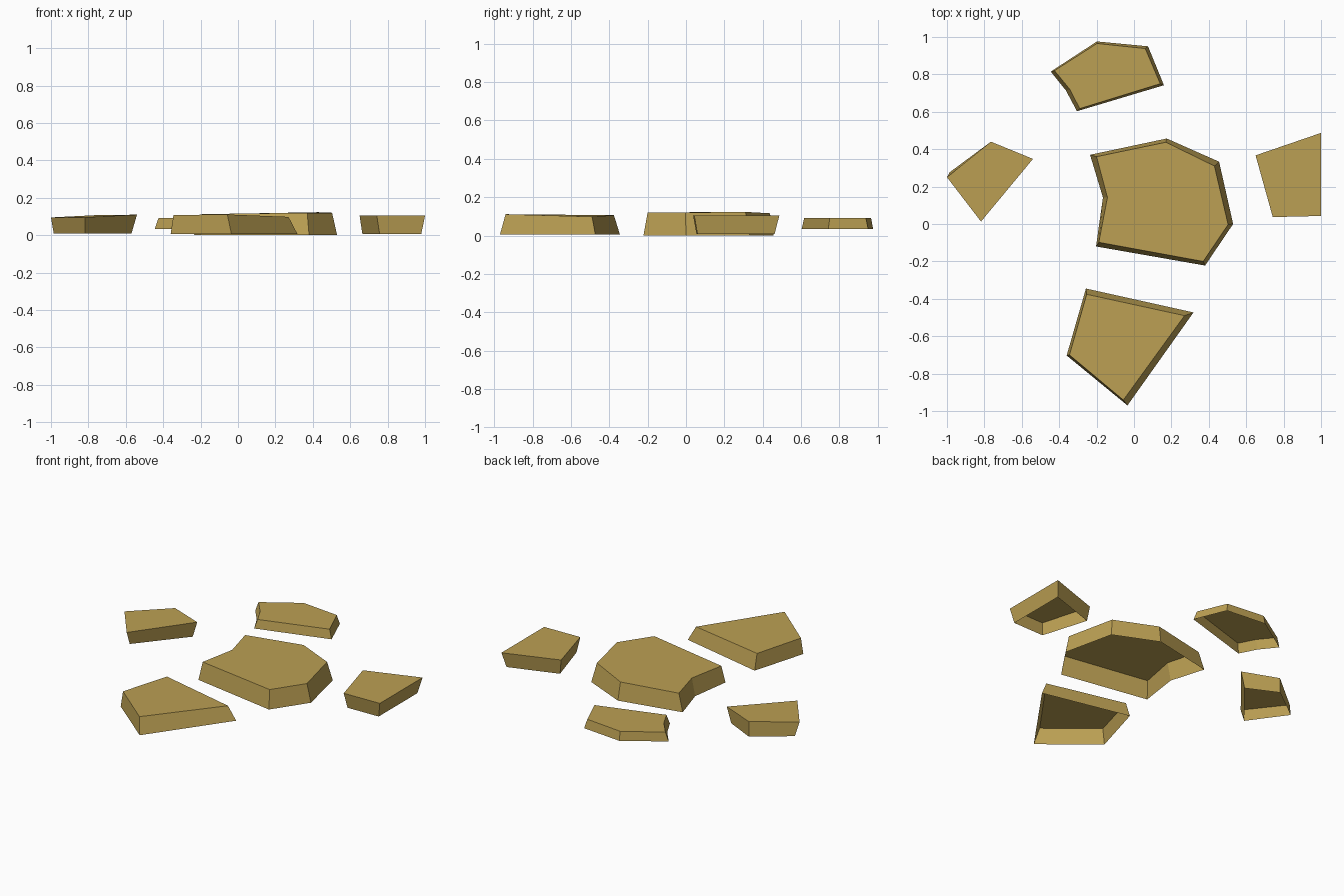
import bpy
import bmesh

mat = bpy.data.materials.new("sandy_stone")
mat.diffuse_color = (0.50, 0.35, 0.087, 1.0)


def stone(name, base_z, base, top):
    """Flat stone, open underneath: outline 'base' (x, y) joined to 'top' (x, y, z)."""
    bm = bmesh.new()
    low = [bm.verts.new((x, y, base_z)) for x, y in base]
    high = [bm.verts.new(p) for p in top]
    n = len(low)
    for i in range(n):
        j = (i + 1) % n
        bm.faces.new((low[j], low[i], high[i], high[j]))
    cap = bm.faces.new(high)
    bmesh.ops.recalc_face_normals(bm, faces=bm.faces[:])
    cap.normal_update()
    if cap.normal.z < 0:
        bmesh.ops.reverse_faces(bm, faces=bm.faces[:])
    mesh = bpy.data.meshes.new(name)
    bm.to_mesh(mesh)
    bm.free()
    mesh.materials.append(mat)
    bpy.context.collection.objects.link(bpy.data.objects.new(name, mesh))


# Large middle stone with a notch on its left
stone("centre_stone", 0.0,
      [(-.235, .37), (.175, .457), (.455, .333), (.53, 0), (.38, -.222), (-.203, -.12), (-.166, .142)],
      [(-.20, .36, .112), (.17, .437, .116), (.43, .31, .123), (.503, -.003, .12),
       (.37, -.20, .12), (-.188, -.098, .113), (-.142, .142, .113)])

# Thin raised stone at the back
stone("back_stone", 0.034,
      [(-.445, .815), (-.198, .976), (.075, .95), (.16, .742), (-.305, .603), (-.364, .714)],
      [(-.425, .82, .092), (-.198, .965, .092), (.06, .938, .092), (.14, .75, .092),
       (-.29, .617, .092), (-.343, .72, .092)])

# Left stone, undercut
stone("left_stone", 0.008,
      [(-.985, .277), (-.765, .44), (-.57, .345), (-.818, .045)],
      [(-1.0, .25, .095), (-.765, .44, .107), (-.54, .348, .11), (-.818, .013, .096)])

# Right stone, undercut
stone("right_stone", 0.007,
      [(.98, .462), (.665, .357), (.757, .055), (.98, .06)],
      [(1.0, .487, .105), (.65, .367, .105), (.742, .037, .105), (1.0, .043, .105)])

# Wide stone at the front
stone("front_stone", 0.006,
      [(-.257, -.345), (.318, -.473), (-.035, -.97), (-.36, -.703)],
      [(-.253, -.376, .106), (.27, -.49, .098), (-.057, -.941, .111), (-.345, -.70, .108)])
